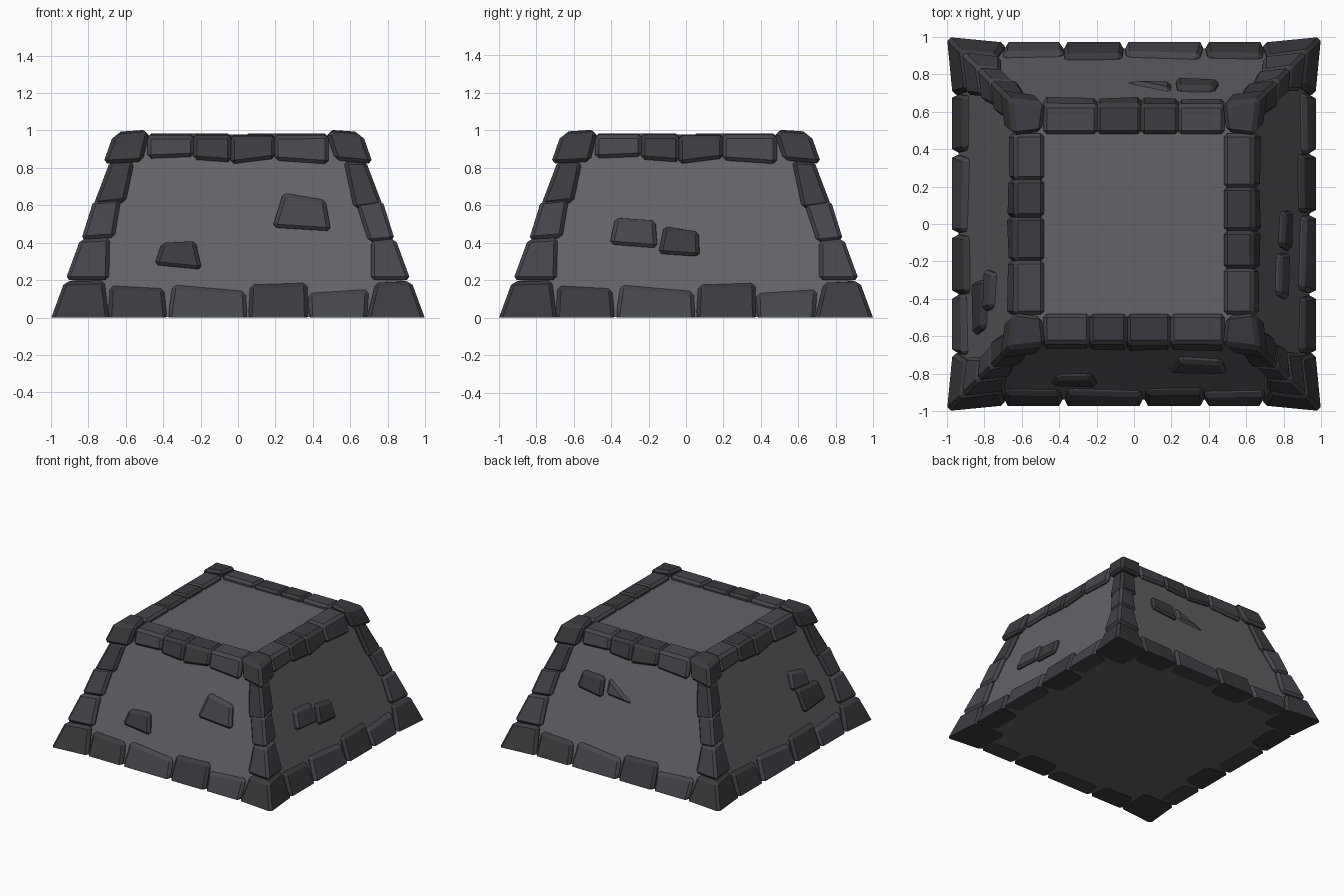
import bpy, bmesh
from math import radians
from mathutils import Matrix, Vector

if "Cube" in bpy.data.objects:
    bpy.data.objects.remove(bpy.data.objects["Cube"])


def material(name, rgb):
    m = bpy.data.materials.new(name)
    m.diffuse_color = (*rgb, 1)
    m.use_nodes = True
    m.node_tree.nodes["Principled BSDF"].inputs["Base Color"].default_value = m.diffuse_color
    return m


CORE = material("wall_grey", (0.125, 0.125, 0.14))
LIGHT = material("stone_light", (0.062, 0.062, 0.075))
DARK = material("stone_dark", (0.045, 0.045, 0.052))
TOP = 0.95


def half(z):
    """Half width of the sloping core at height z."""
    return 0.94 - 0.347 * z


def on_face(x, z, proud):
    """Point on the front slope, lifted outwards."""
    return (x, -(half(z) + proud), z)


def stone(name, pts, side, mat, bevel=0.02):
    """Chamfered convex block, turned onto one of the four sides."""
    bm = bmesh.new()
    for p in pts:
        bm.verts.new(p)
    bmesh.ops.convex_hull(bm, input=bm.verts[:])
    bmesh.ops.delete(bm, geom=[v for v in bm.verts if not v.link_faces], context='VERTS')
    bmesh.ops.dissolve_limit(bm, angle_limit=radians(4), verts=bm.verts[:], edges=bm.edges[:])
    if bevel:
        sharp = [e for e in bm.edges if e.calc_face_angle(0) > 0.45
                 and max(v.co.z for v in e.verts) > 0.01]
        bmesh.ops.bevel(bm, geom=sharp, offset=bevel, segments=1,
                        affect='EDGES', clamp_overlap=True)
    bmesh.ops.recalc_face_normals(bm, faces=bm.faces[:])
    bm.transform(Matrix.Rotation(radians(90) * side, 4, 'Z'))
    me = bpy.data.meshes.new(name)
    bm.to_mesh(me)
    bm.free()
    me.materials.append(mat)
    ob = bpy.data.objects.new(name, me)
    bpy.context.collection.objects.link(ob)
    return ob


# Sloping core
stone("wall_core", [(sx * half(z), sy * half(z), z) for z in (0.004, TOP)
                    for sx in (-1, 1) for sy in (-1, 1)], 0, CORE, 0)

# Bottom row: x at bottom left/right, x at top left/right, height left/right, inner depth
base_row = [(-0.695, -0.38, -0.685, -0.395, 0.17, 0.155, 0.80, DARK),
            (-0.375, 0.05, -0.35, 0.04, 0.175, 0.14, 0.84, LIGHT),
            (0.055, 0.375, 0.065, 0.37, 0.175, 0.185, 0.79, DARK),
            (0.38, 0.69, 0.375, 0.70, 0.13, 0.15, 0.83, LIGHT)]
# Top row: x left/right, bottom height left/right, top height
top_row = [(-0.485, -0.235, 0.85, 0.86, 0.985, LIGHT),
           (-0.24, -0.035, 0.845, 0.83, 0.985, DARK),
           (-0.04, 0.2, 0.82, 0.85, 0.98, DARK),
           (0.195, 0.485, 0.84, 0.82, 0.985, LIGHT)]
# Corner edge stones: at bottom and top (front height, side height, outer, front arm, side arm)
edge_stones = [((0, 0, 1.0, 0.69, 0.69), (0.20, 0.185, 0.93, 0.715, 0.735), DARK),
               ((0.20, 0.20, 0.925, 0.69, 0.71), (0.43, 0.41, 0.845, 0.685, 0.71), LIGHT),
               ((0.43, 0.40, 0.84, 0.66, 0.70), (0.64, 0.61, 0.775, 0.625, 0.63), LIGHT),
               ((0.62, 0.58, 0.775, 0.60, 0.62), (0.83, 0.84, 0.685, 0.555, 0.565), DARK)]
# Loose stones on each side: front, right, back, left
patches = [[[(-.45, .28), (-.19, .255), (-.225, .41), (-.41, .40)],
            [(.18, .48), (.50, .46), (.47, .63), (.24, .67)]],
           [[(-.41, .39), (-.15, .37), (-.16, .52), (-.38, .535)],
            [(-.15, .34), (.075, .325), (.07, .46), (-.12, .49)]],
           [[(-.46, .55), (-.22, .52), (-.23, .67), (-.43, .68)],
            [(-.20, .55), (.05, .53), (-.16, .65), (-.20, .68)]],
           [[(.24, .46), (.47, .44), (.45, .56), (.26, .60)],
            [(.31, .27), (.60, .29), (.56, .44), (.29, .46)]]]

for side in range(4):
    for x0, x1, t0, t1, zl, zr, inner, mat in base_row:
        pts = [on_face(x0, 0, 0.032), on_face(x1, 0, 0.032),
               on_face(t0, zl, 0.028), on_face(t1, zr, 0.028)]
        pts += [(x, -inner, z) for x, z in ((x0 + .03, 0), (x1 - .03, 0), (t0, zl), (t1, zr))]
        stone("base_stone", pts, side, mat)

    for x0, x1, zl, zr, zt, mat in top_row:
        pts = []
        for x, zb in ((x0, zl), (x1, zr)):
            pts += [on_face(x, zb, 0.03), (x, -0.64, zt - 0.01), (x, -0.48, zt),
                    (x, -0.48, 0.9), (x, -0.56, zb)]
        stone("rim_stone", pts, side, mat)

    for low, high, mat in edge_stones:
        pts = []
        for zf, zs, o, af, as_ in (low, high):
            zm = (zf + zs) / 2
            pts += [(-o, -o, zm), on_face(-af, zf, 0.03),
                    (-half(zs) - 0.03, -as_, zs), (-af, -as_, zm)]
        stone("edge_stone", pts, side, mat)

    # Cap stone over the upper corner
    stone("corner_cap", [(-.725, -.725, .82), on_face(-.51, .83, .045),
                         (-half(.84) - .045, -.52, .84), (-.52, -.52, .85),
                         (-.67, -.67, .975), (-.47, -.645, .995),
                         (-.645, -.47, .995), (-.49, -.49, 1.005)], side, DARK, 0.022)

    for i, quad in enumerate(patches[side]):
        centre = sum((Vector(p) for p in quad), Vector((0, 0))) / 4
        pts = [on_face(x, z, -0.04) for x, z in quad]
        pts += [on_face(*(centre + (Vector(p) - centre) * 0.96), 0.03) for p in quad]
        if side == 2 and i == 1:    # this one is sunk into the wall
            pts = [(x, y + 0.012, z) for x, y, z in pts]
        stone("wall_stone", pts, side, DARK if i == side % 2 else LIGHT, 0.018)
